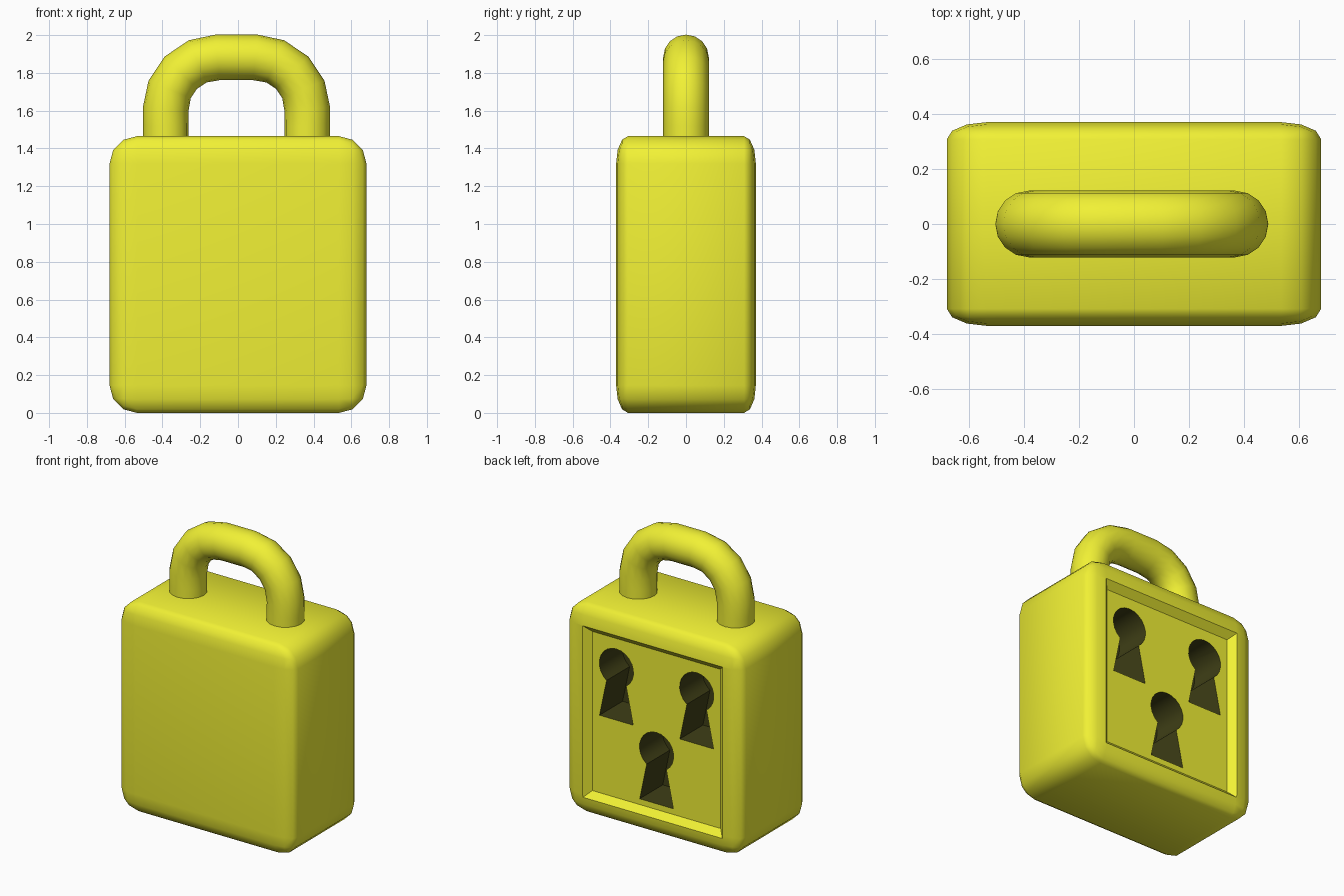
import bpy, bmesh
from math import sin, cos, pi, radians

if "Cube" in bpy.data.objects:
    bpy.data.objects.remove(bpy.data.objects["Cube"])


def material(name, rgb):
    m = bpy.data.materials.new(name)
    m.diffuse_color = (*rgb, 1)
    m.use_nodes = True
    m.node_tree.nodes["Principled BSDF"].inputs["Base Color"].default_value = m.diffuse_color
    return m


yellow = material("yellow", (0.88, 0.88, 0.035))
dark = material("dark_inside", (0.05, 0.05, 0.008))


def add_object(name, bm, mat):
    bmesh.ops.recalc_face_normals(bm, faces=bm.faces)
    me = bpy.data.meshes.new(name)
    bm.to_mesh(me)
    bm.free()
    me.materials.append(mat)
    ob = bpy.data.objects.new(name, me)
    bpy.context.collection.objects.link(ob)
    return ob


def activate(ob):
    bpy.ops.object.select_all(action='DESELECT')
    ob.select_set(True)
    bpy.context.view_layer.objects.active = ob


def loft(name, near, y0, far, y1, mat):
    """Solid between two matching x/z outlines."""
    bm = bmesh.new()
    a = [bm.verts.new((x, y0, z)) for x, z in near]
    b = [bm.verts.new((x, y1, z)) for x, z in far]
    bm.faces.new(a)
    bm.faces.new(b[::-1])
    n = len(a)
    for i in range(n):
        j = (i + 1) % n
        bm.faces.new((a[i], b[i], b[j], a[j]))
    return add_object(name, bm, mat)


def cut(ob, cutter):
    mod = ob.modifiers.new("cut", 'BOOLEAN')
    mod.operation = 'DIFFERENCE'
    mod.solver = 'EXACT'
    mod.material_mode = 'TRANSFER'
    mod.object = cutter
    activate(ob)
    bpy.ops.object.modifier_apply(modifier=mod.name)
    bpy.data.objects.remove(cutter)


# Body: bevelled box, squeezed in depth so its rounding is shallower front to back
SQUEEZE = 0.43
bm = bmesh.new()
bmesh.ops.create_cube(bm, size=1)
bmesh.ops.scale(bm, vec=(1.36, 0.74 / SQUEEZE, 1.465), verts=bm.verts)
bmesh.ops.bevel(bm, geom=bm.edges[:], offset=0.145, segments=3,
                profile=0.5, affect='EDGES')
bmesh.ops.scale(bm, vec=(1, SQUEEZE, 1), verts=bm.verts)
bmesh.ops.translate(bm, vec=(0, 0, 0.7325), verts=bm.verts)
body = add_object("lock_body", bm, yellow)


# Recessed back panel with sloping walls
def panel(w, zmid, h):
    return [(-w, zmid - h), (w, zmid - h), (w, zmid + h), (-w, zmid + h)]


cut(body, loft("panel_cutter", panel(0.495, 0.72, 0.555), 0.325,
               panel(0.57, 0.72, 0.63), 0.40, yellow))


# Keyholes: round head over a flared slot
def keyhole(cx, cz, r=0.132, start=-55, steps=18):
    pts = []
    for i in range(steps + 1):
        t = radians(start + (180 - 2 * start) * i / steps)
        pts.append((cx + r * cos(t), cz + r * sin(t)))
    return pts + [(cx - 0.13, cz - 0.365), (cx + 0.13, cz - 0.365)]


for cx, cz in ((-0.31, 1.07), (0.31, 1.07), (0, 0.57)):
    outline = keyhole(cx, cz)
    cut(body, loft("keyhole_cutter", outline, 0.07, outline, 0.36, dark))

activate(body)
bpy.ops.object.shade_smooth_by_angle(angle=radians(40))

# Shackle: round bar bent over the top
path = [(0.375, 1.44), (0.375, 1.52)]
path += [(0.10 + 0.275 * cos(t), 1.607 + 0.275 * sin(t))
         for t in (pi / 2 * i / 4 for i in range(5))]
path += [(-x, z) for x, z in reversed(path)]
cu = bpy.data.curves.new("shackle", 'CURVE')
cu.dimensions = '3D'
cu.bevel_depth = 0.121
cu.bevel_resolution = 6
cu.use_fill_caps = True
sp = cu.splines.new('POLY')
sp.points.add(len(path) - 1)
for p, (x, z) in zip(sp.points, path):
    p.co = (x - 0.008, 0, z, 1)
cu.materials.append(yellow)
shackle = bpy.data.objects.new("shackle", cu)
bpy.context.collection.objects.link(shackle)
activate(shackle)
bpy.ops.object.convert(target='MESH')
bpy.ops.object.shade_smooth_by_angle(angle=radians(50))
